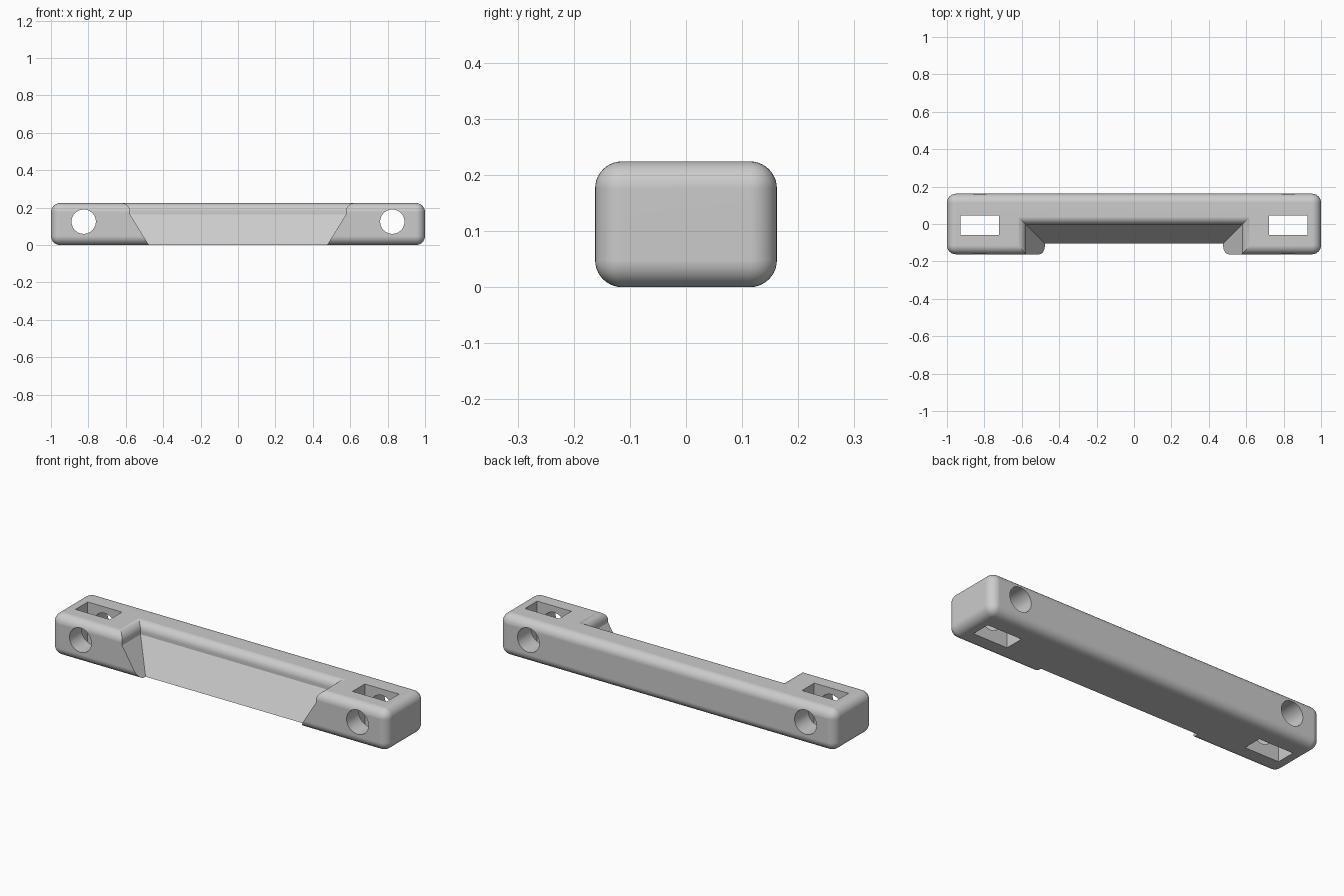
import bpy
import bmesh
import math
from mathutils import Matrix

LENGTH, DEPTH, HEIGHT = 2.0, 0.324, 0.224
ROUND = 0.048

cube = bpy.data.objects.get("Cube")
if cube:
    bpy.data.objects.remove(cube, do_unlink=True)

grey = bpy.data.materials.new("light_grey")
grey.use_nodes = True
colour = (0.6, 0.6, 0.6, 1)
grey.diffuse_color = colour
grey.node_tree.nodes["Principled BSDF"].inputs["Base Color"].default_value = colour


def make_object(name, bm):
    bmesh.ops.recalc_face_normals(bm, faces=bm.faces[:])
    mesh = bpy.data.meshes.new(name)
    bm.to_mesh(mesh)
    bm.free()
    mesh.materials.append(grey)
    obj = bpy.data.objects.new(name, mesh)
    bpy.context.collection.objects.link(obj)
    return obj


def box(name, size, centre, rounding=0):
    bm = bmesh.new()
    matrix = Matrix.Translation(centre) @ Matrix.Diagonal((*size, 1))
    bmesh.ops.create_cube(bm, size=1, matrix=matrix)
    if rounding:
        bmesh.ops.bevel(bm, geom=bm.edges[:], offset=rounding, segments=10,
                        profile=0.5, affect='EDGES')
    return make_object(name, bm)


def bore(name, x):
    bm = bmesh.new()
    matrix = Matrix.Translation((x, 0, 0.125)) @ Matrix.Rotation(math.pi / 2, 4, 'X')
    bmesh.ops.create_cone(bm, cap_ends=True, segments=64, radius1=0.065,
                          radius2=0.065, depth=1, matrix=matrix)
    return make_object(name, bm)


def recess():
    """Stacked rectangles: sloped walls below, a rounded lip on top."""
    lip = 0.046
    lip_z = HEIGHT + 0.0005 - lip
    profile = [(-0.125, -0.04), (0, 0.163)]
    for i in range(11):
        a = math.pi / 2 * i / 10
        profile.append((lip * (1 - math.cos(a)), lip_z + lip * math.sin(a)))
    profile.append((lip, 0.4))
    bm = bmesh.new()
    rings = []
    for d, z in profile:
        w, back = 0.577 + d, -0.005 + d
        corners = [(-w, -0.5), (w, -0.5), (w, back), (-w, back)]
        rings.append([bm.verts.new((x, y, z)) for x, y in corners])
    for low, high in zip(rings, rings[1:]):
        for i in range(4):
            j = (i + 1) % 4
            bm.faces.new((low[i], low[j], high[j], high[i]))
    bm.faces.new(rings[0])
    bm.faces.new(rings[-1])
    return make_object("recess_cutter", bm)


# Rounded bar
body = box("handle_bar", (LENGTH, DEPTH, HEIGHT), (0, 0, HEIGHT / 2), ROUND)

# Front recess, cross bores and vertical slots
cutters = [recess()]
for side, x in (("right", -0.825), ("left", 0.825)):
    cutters.append(bore(side + "_bore_cutter", x))
    cutters.append(box(side + "_slot_cutter", (0.204, 0.104, 1), (x, -0.006, 0.1)))

bpy.ops.object.select_all(action='DESELECT')
body.select_set(True)
bpy.context.view_layer.objects.active = body
for cutter in cutters:
    cutter.hide_render = True
    cut = body.modifiers.new(cutter.name, 'BOOLEAN')
    cut.operation = 'DIFFERENCE'
    cut.solver = 'EXACT'
    cut.object = cutter
    bpy.ops.object.modifier_apply(modifier=cut.name)
    bpy.data.objects.remove(cutter, do_unlink=True)

# Smooth rounds with crisp cut edges
bpy.ops.object.shade_smooth_by_angle(angle=math.radians(25))
weighted = body.modifiers.new("weighted_normals", 'WEIGHTED_NORMAL')
weighted.keep_sharp = True
